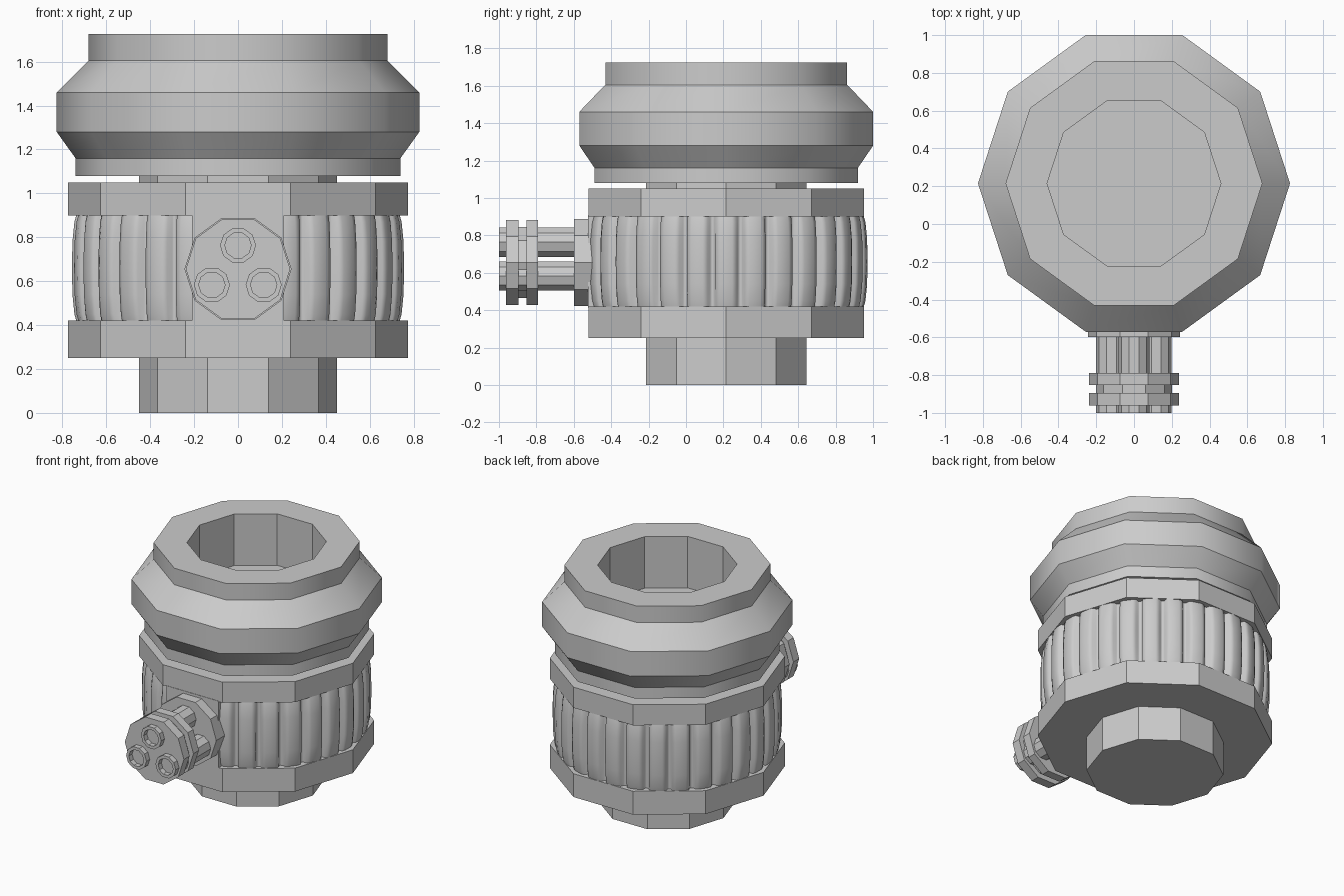
import bpy, bmesh, math
from mathutils import Matrix

if "Cube" in bpy.data.objects:
    bpy.data.objects.remove(bpy.data.objects["Cube"])

CY = 0.215      # body axis in y
PLUG_Z = 0.655  # connector axis in z


def finish(bm, name, matrix=None):
    bmesh.ops.remove_doubles(bm, verts=bm.verts, dist=1e-5)
    bmesh.ops.recalc_face_normals(bm, faces=bm.faces)
    if matrix:
        bm.transform(matrix)
    me = bpy.data.meshes.new(name)
    bm.to_mesh(me)
    bm.free()
    ob = bpy.data.objects.new(name, me)
    bpy.context.collection.objects.link(ob)
    return ob


def lathe(name, profile, matrix, sides=10, smooth_from=None):
    """Turn (radius, height) points into a faceted solid, capped at both ends.
    Upright edges outside smooth_from are shaded smooth."""
    bm = bmesh.new()
    rings = []
    for r, z in profile:
        rings.append([bm.verts.new((r * math.cos(2 * math.pi * i / sides),
                                    r * math.sin(2 * math.pi * i / sides), z))
                      for i in range(sides)])
    for a, b in zip(rings, rings[1:]):
        for i in range(sides):
            j = (i + 1) % sides
            bm.faces.new((a[i], a[j], b[j], b[i]))
    bm.faces.new(rings[0])
    bm.faces.new(rings[-1])
    if smooth_from:
        for f in bm.faces:
            f.smooth = True
        for e in bm.edges:
            v, w = e.verts
            level = abs(v.co.z - w.co.z) < 1e-5
            e.smooth = not level and v.co.xy.length > smooth_from
    return finish(bm, name, matrix)


def disc(name, r, lo, hi, matrix):
    return lathe(name, [(r, lo), (r, hi)], matrix)


body = Matrix.Translation((0, CY, 0))

# Central stem and flanges
disc("stem", 0.452, 0, 1.35, body)
disc("lower_flange", 0.775, 0.25, 0.42, body)
disc("upper_flange", 0.775, 0.90, 1.05, body)

# Collar with open recess
lathe("collar", [(0.44, 1.08), (0.74, 1.08), (0.74, 1.16), (0.826, 1.28), (0.826, 1.46),
                 (0.68, 1.605), (0.68, 1.725), (0.46, 1.725), (0.46, 1.35)],
      body, smooth_from=0.6)

# Ribbed grip: rounded upright ribs around the body
RIBS = 30
section = [(-0.5, 0.0), (-0.42, 0.1), (-0.36, 0.8), (-0.2, 1.0), (0.2, 1.0), (0.36, 0.8), (0.42, 0.1)]
rows = [(0.41, 0.735), (0.45, 0.746), (0.54, 0.755), (0.66, 0.757), (0.78, 0.755), (0.87, 0.746), (0.91, 0.735)]
bm = bmesh.new()
rings = []
for z, r in rows:
    ring = []
    for k in range(RIBS):
        for t, h in section:
            a = (k + t) * 2 * math.pi / RIBS
            rr = 0.705 + (r - 0.705) * h
            ring.append(bm.verts.new((rr * math.cos(a), rr * math.sin(a), z)))
    rings.append(ring)
n = len(rings[0])
for a, b in zip(rings, rings[1:]):
    for i in range(n):
        j = (i + 1) % n
        bm.faces.new((a[i], a[j], b[j], b[i])).smooth = True
for e in bm.edges:
    if len(e.link_faces) == 2 and e.calc_face_angle(0) > math.radians(40):
        e.smooth = False
finish(bm, "ribbed_grip", body)

# Flat pad behind the connector
bm = bmesh.new()
bmesh.ops.create_cube(bm, size=1, matrix=Matrix.Translation((0, -0.41, 0.66))
                      @ Matrix.Diagonal((0.42, 0.23, 0.49, 1)))
finish(bm, "connector_pad")


def forward(x, z):
    """Lathe height becomes distance toward the front."""
    return Matrix.Translation((x, 0, z)) @ Matrix.Rotation(math.pi / 2, 4, 'X')


# Connector plates
plug = forward(0, PLUG_Z)
disc("connector_base", 0.244, 0.48, 0.598, plug)
disc("connector_inner_plate", 0.238, 0.79, 0.852, plug)
disc("connector_core", 0.20, 0.852, 0.896, plug)
disc("connector_outer_plate", 0.238, 0.896, 0.962, plug)

# Three hollow-ended pins
for i, (x, z) in enumerate([(0, 0.763), (-0.119, 0.583), (0.117, 0.583)]):
    lathe(f"connector_pin_{i + 1}", [(0.082, 0.58), (0.082, 1.0), (0.06, 1.0), (0.06, 0.963)],
          forward(x, z))
